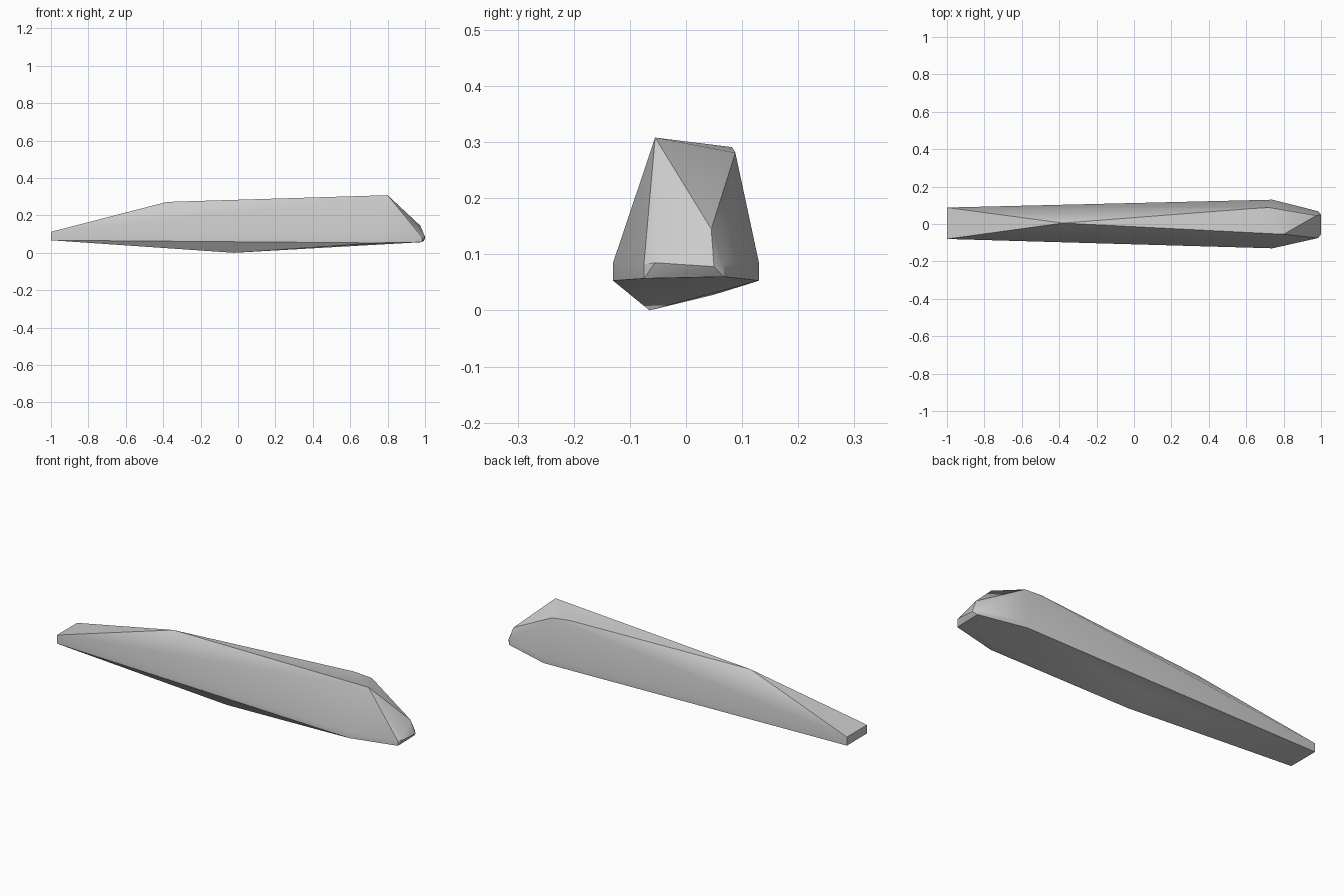
import bpy, bmesh, math

if "Cube" in bpy.data.objects:
    bpy.data.objects.remove(bpy.data.objects["Cube"])

# Key corners of the faceted hull, wrapped by a convex hull
corners = [
    (-0.38, 0.005, 0.272), (0.80, -0.055, 0.308),        # ridge
    (0.62, 0.082, 0.291), (0.72, 0.088, 0.281),          # rear shoulder
    (0.975, 0.045, 0.145),                               # nose top
    (-0.02, -0.065, 0.0), (0.0, 0.05, 0.028),            # keel
]
# Belt corners: x, y, low z, high z
belt = [
    (-1.0, -0.08, 0.067, 0.112), (-1.0, 0.088, 0.067, 0.112),
    (0.74, -0.13, 0.053, 0.085), (0.74, 0.13, 0.053, 0.085),
    (0.985, -0.075, 0.057, 0.082), (0.985, 0.068, 0.06, 0.082),
]
for x, y, low, high in belt:
    corners += [(x, y, low), (x, y, high)]
# Nose tip
corners += [(1.0, -0.055, 0.085), (1.0, 0.05, 0.078), (0.995, 0.0, 0.066)]

bm = bmesh.new()
for c in corners:
    bm.verts.new(c)
result = bmesh.ops.convex_hull(bm, input=bm.verts)
loose = [v for v in bm.verts if not v.link_faces]
bmesh.ops.delete(bm, geom=loose, context='VERTS')
bmesh.ops.recalc_face_normals(bm, faces=bm.faces)
mesh = bpy.data.meshes.new("faceted_hull")
bm.to_mesh(mesh)
bm.free()

hull = bpy.data.objects.new("faceted_hull", mesh)
bpy.context.collection.objects.link(hull)
grey = bpy.data.materials.new("light grey")
grey.diffuse_color = (0.6, 0.6, 0.6, 1)
grey.use_nodes = True
grey.node_tree.nodes["Principled BSDF"].inputs["Base Color"].default_value = grey.diffuse_color
mesh.materials.append(grey)

# Soft shading across shallow facets
bpy.context.view_layer.objects.active = hull
hull.select_set(True)
bpy.ops.object.shade_smooth_by_angle(angle=math.radians(30))
